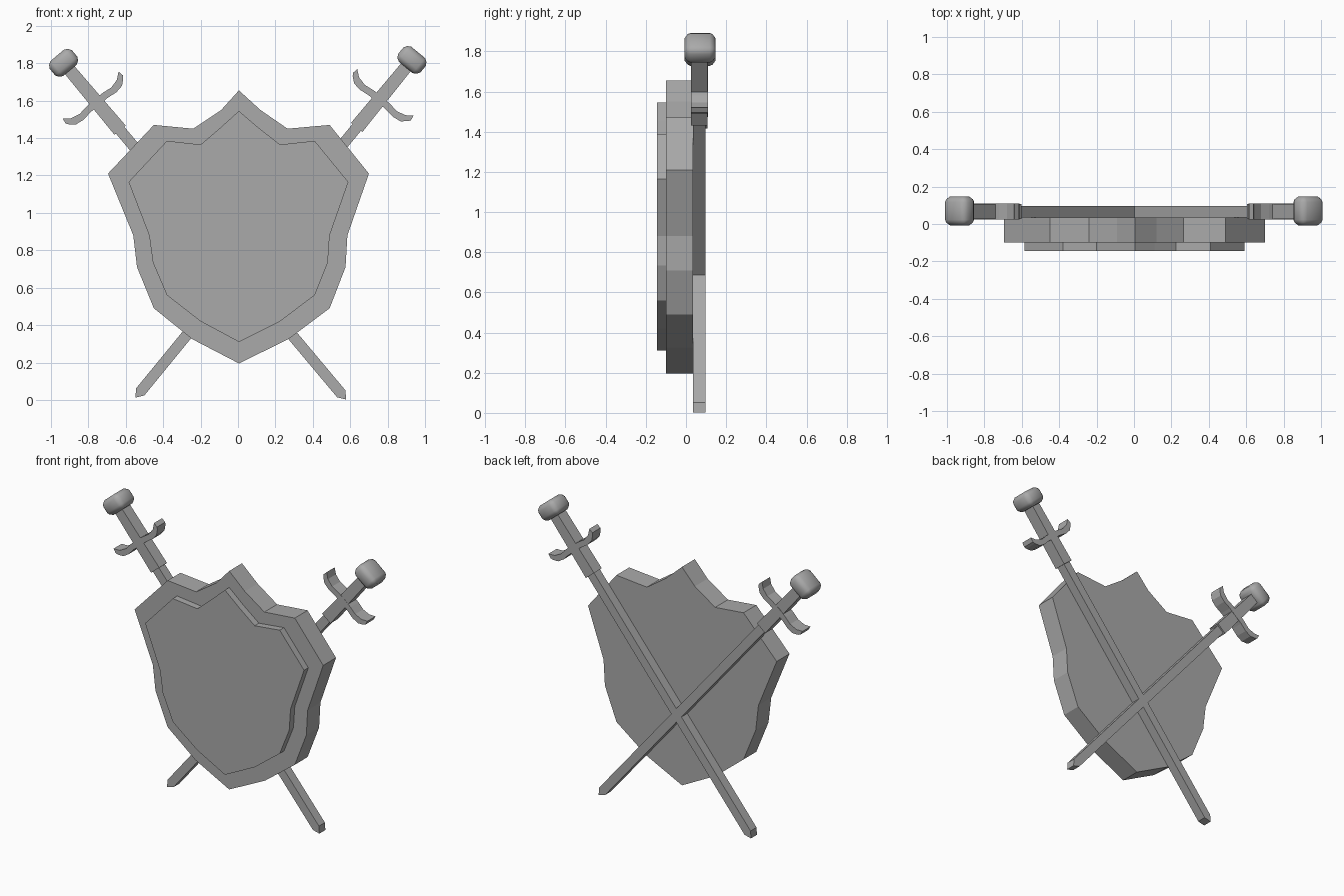
import bpy
import bmesh
from math import radians
from mathutils import Matrix, Vector

default_cube = bpy.data.objects.get("Cube")
if default_cube:
    bpy.data.objects.remove(default_cube, do_unlink=True)

# One plain grey for everything
grey = bpy.data.materials.new("plain grey")
grey.use_nodes = True
colour = (0.4, 0.4, 0.4, 1)
grey.diffuse_color = colour
grey.node_tree.nodes["Principled BSDF"].inputs["Base Color"].default_value = colour


def finish(name, bm, matrix=Matrix()):
    """Turn a bmesh into a placed, coloured object."""
    bmesh.ops.recalc_face_normals(bm, faces=bm.faces)
    mesh = bpy.data.meshes.new(name)
    bm.to_mesh(mesh)
    bm.free()
    mesh.materials.append(grey)
    obj = bpy.data.objects.new(name, mesh)
    obj.matrix_world = matrix
    bpy.context.collection.objects.link(obj)
    return obj


def extrude_outline(name, outline, front, back, matrix=Matrix()):
    """Extrude an outline of (x, z) points from front to back along y."""
    bm = bmesh.new()
    face = bm.faces.new([bm.verts.new((x, front, z)) for x, z in outline])
    result = bmesh.ops.extrude_face_region(bm, geom=[face], use_keep_orig=True)
    moved = [v for v in result["geom"] if isinstance(v, bmesh.types.BMVert)]
    bmesh.ops.translate(bm, verts=moved, vec=Vector((0, back - front, 0)))
    return finish(name, bm, matrix)


def shield_outline(top, rows, bottom):
    """Join rows of (z, left x, right x) into a closed outline."""
    right = [(r, z) for z, l, r in rows]
    left = [(l, z) for z, l, r in reversed(rows)]
    return [(0.005, top)] + right + [(0.005, bottom)] + left


def mirrored(half):
    """Close a half outline by mirroring it across x = 0."""
    return half + [(-x, z) for x, z in reversed(half) if x > 0]


# Shield body and raised front plate
body_rows = [
    (1.55, -.09, .12), (1.45, -.24, .265), (1.47, -.45, .49),
    (1.21, -.695, .7), (.88, -.56, .585), (.71, -.54, .575),
    (.49, -.45, .49), (.325, -.245, .27),
]
plate_rows = [
    (1.455, -.095, .11), (1.365, -.2, .225), (1.385, -.38, .41),
    (1.165, -.585, .59), (.88, -.475, .49), (.735, -.455, .48),
    (.56, -.38, .41), (.42, -.2, .225),
]
extrude_outline("shield_body", shield_outline(1.655, body_rows, .195), -.1, .035)
extrude_outline("shield_plate", shield_outline(1.545, plate_rows, .31), -.145, -.1)

# Sword profiles, standing upright with the blade tip at the origin
blade = mirrored([(0, 0), (.029, .04), (.029, 1.9)])
grip = mirrored([(.039, 1.88), (.033, 2.32)])
guard = mirrored([
    (0, 2.055), (.06, 2.055), (.115, 2.048), (.16, 2.055), (.19, 2.08),
    (.2, 2.095), (.195, 2.125), (.16, 2.097), (.11, 2.085), (.06, 2.092),
    (0, 2.095),
])


def sword(side, tip, lean, scale):
    place = (Matrix.Translation(tip) @ Matrix.Rotation(radians(lean), 4, "Y")
             @ Matrix.Diagonal((1, 1, scale, 1)))
    extrude_outline(side + "_blade", blade, .034, .097, place)
    extrude_outline(side + "_grip", grip, .026, .108, place)
    extrude_outline(side + "_guard", guard, .025, .11, place)

    # Pommel: a box with softened edges
    bm = bmesh.new()
    bmesh.ops.create_cube(bm, size=1)
    bmesh.ops.scale(bm, verts=bm.verts, vec=(.155, .155, .105))
    bmesh.ops.translate(bm, verts=bm.verts, vec=(0, .07, 2.35))
    bmesh.ops.bevel(bm, geom=bm.edges[:], offset=.03, segments=2,
                    profile=.4, affect="EDGES")
    pommel = finish(side + "_pommel", bm, place)
    bpy.ops.object.select_all(action="DESELECT")
    pommel.select_set(True)
    bpy.context.view_layer.objects.active = pommel
    bpy.ops.object.shade_smooth_by_angle(angle=radians(40))


# Crossed swords behind the shield, named by the side of the pommel
sword("right_sword", (.578, 0, .002), -40, 1)
sword("left_sword", (-.548, 0, .012), 39.3, .993)
